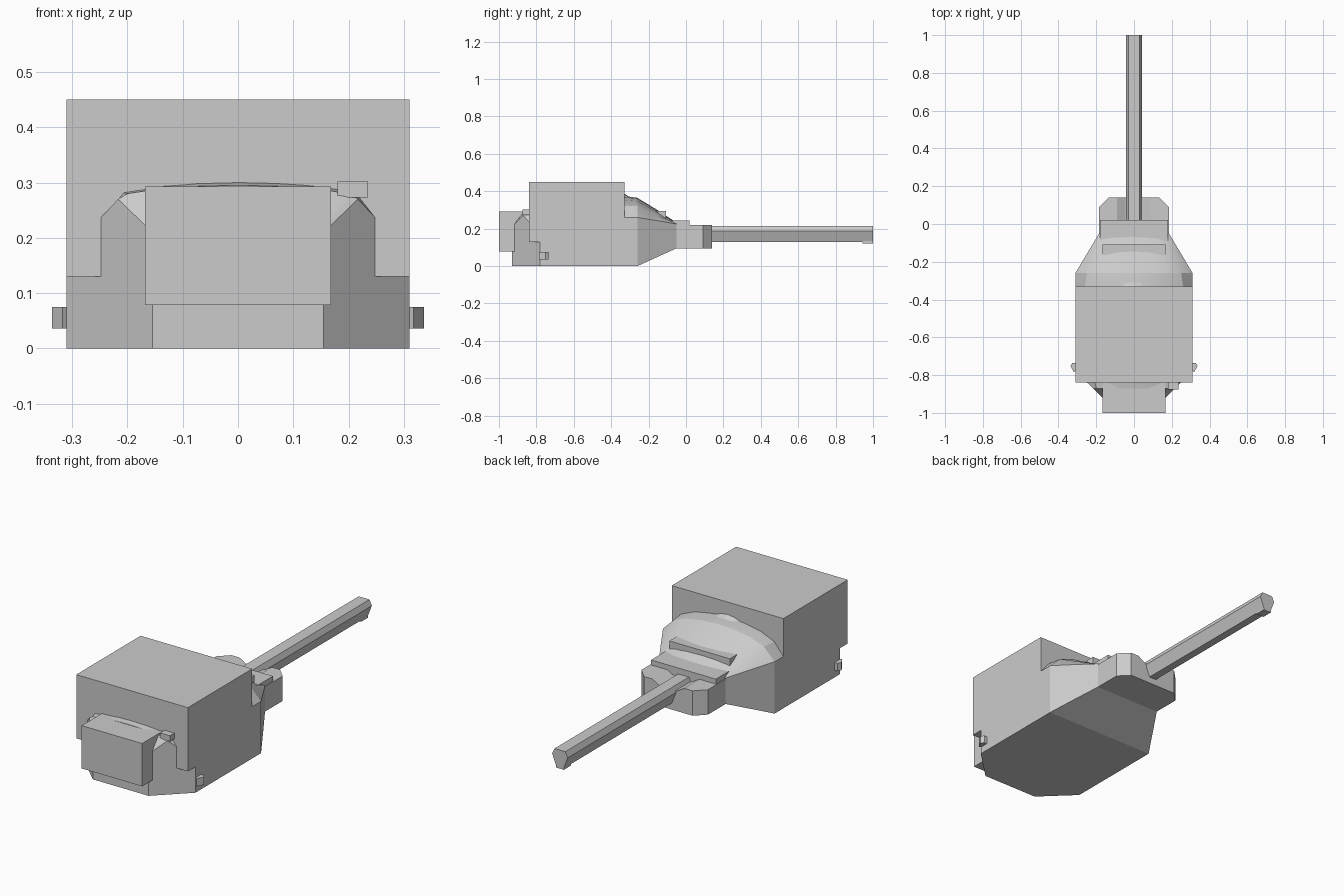
import bpy, bmesh, math

cube = bpy.data.objects.get("Cube")
if cube:
    bpy.data.objects.remove(cube, do_unlink=True)

grey = bpy.data.materials.new("plain grey")
grey.use_nodes = True
grey.diffuse_color = (0.6, 0.6, 0.6, 1)
grey.node_tree.nodes["Principled BSDF"].inputs["Base Color"].default_value = (0.6, 0.6, 0.6, 1)


def loft(name, rings, smooth=False):
    """Skin a row of equal closed rings and cap both ends."""
    bm = bmesh.new()
    rows = [[bm.verts.new(p) for p in ring] for ring in rings]
    n = len(rows[0])
    for a, b in zip(rows, rows[1:]):
        for i in range(n):
            j = (i + 1) % n
            bm.faces.new((a[i], a[j], b[j], b[i]))
    bm.faces.new(rows[0])
    bm.faces.new(rows[-1])
    bmesh.ops.recalc_face_normals(bm, faces=bm.faces)
    mesh = bpy.data.meshes.new(name)
    bm.to_mesh(mesh)
    bm.free()
    obj = bpy.data.objects.new(name, mesh)
    bpy.context.collection.objects.link(obj)
    mesh.materials.append(grey)
    if smooth:
        bpy.ops.object.select_all(action='DESELECT')
        obj.select_set(True)
        bpy.context.view_layer.objects.active = obj
        bpy.ops.object.shade_smooth_by_angle(angle=math.radians(22))
    return obj


def box(name, x, y, z):
    plan = [(x[0], y[0]), (x[1], y[0]), (x[1], y[1]), (x[0], y[1])]
    return loft(name, [[(px, py, h) for px, py in plan] for h in z])


def mirrored(half):
    """Close a half outline that starts and ends on the centre line."""
    return half + [(-x, z) for x, z in half[-2:0:-1]]


def along_x(name, half_width, profile):
    return loft(name, [[(x, y, z) for y, z in profile] for x in (-half_width, half_width)])


# Turret shell: y, side x, bottom z, side top z, shoulder x and z, crown z
stations = [
    (-0.93, 0.155, 0.0, 0.21, 0.15, 0.215, 0.225),
    (-0.87, 0.217, 0.0, 0.27, 0.20, 0.28, 0.295),
    (-0.78, 0.31, 0.0, 0.17, 0.22, 0.285, 0.31),
    (-0.50, 0.31, 0.0, 0.26, 0.26, 0.32, 0.37),
    (-0.33, 0.31, 0.0, 0.26, 0.26, 0.32, 0.375),
    (-0.26, 0.31, 0.0, 0.26, 0.25, 0.32, 0.365),
    (-0.15, 0.245, 0.05, 0.242, 0.21, 0.27, 0.298),
    (-0.05, 0.185, 0.095, 0.225, 0.175, 0.227, 0.232),
]
shell = []
for y, side, low, top, sx, sz, crown in stations:
    rise = crown - sz
    half = [(0, low), (side, low), (side, top), (sx, sz),
            (sx * 0.7, sz + rise * 0.6), (sx * 0.35, sz + rise * 0.9), (0, crown)]
    shell.append([(x, y, z) for x, z in mirrored(half)])
loft("turret_shell", shell, True)

# Large housing and rear boxes
box("upper_housing", (-0.31, 0.31), (-0.84, -0.33), (0.13, 0.45))
box("rear_stowage_box", (-0.168, 0.168), (-1.0, -0.84), (0.078, 0.293))
box("rear_small_box", (0.18, 0.235), (-0.875, -0.83), (0.273, 0.302))

# Low roof hatch partly covered by the housing
loft("roof_hatch", [[(r * math.cos(a * math.pi / 8), -0.42 + r * math.sin(a * math.pi / 8), z)
                     for a in range(16)] for r, z in ((0.13, 0.36), (0.08, 0.395))])

# Roof bar, gun collar and mantlet
along_x("roof_bar", 0.168, [(-0.165, 0.295), (-0.108, 0.295), (-0.108, 0.255)])
along_x("gun_collar", 0.18, [(-0.09, 0.245), (0.02, 0.245), (0.02, 0.1), (-0.06, 0.1)])
mantlet = []
for y, w in ((-0.05, 0.185), (0.09, 0.185), (0.14, 0.135)):
    half = [(0, 0.095), (w, 0.095), (w, 0.22), (0.09, 0.22), (0.045, 0.195), (0, 0.195)]
    mantlet.append([(x, y, z) for x, z in mirrored(half)])
loft("mantlet", mantlet)

# Six-sided barrel with a sight lug under the muzzle
half = [(0, 0.128), (0.02, 0.128), (0.043, 0.187), (0.03, 0.215), (0, 0.215)]
loft("gun_barrel", [[(x, y, z) for x, z in mirrored(half)] for y in (0.0, 1.0)])
box("muzzle_lug", (-0.022, 0.022), (0.945, 1.0), (0.122, 0.15))

# Lifting hooks on both sides
for side, label in ((1, "left"), (-1, "right")):
    plan = [(0.3, -0.735), (0.326, -0.735), (0.337, -0.752), (0.318, -0.785), (0.3, -0.77)]
    loft(label + "_hook", [[(side * x, y, z) for x, y in plan] for z in (0.036, 0.075)])
